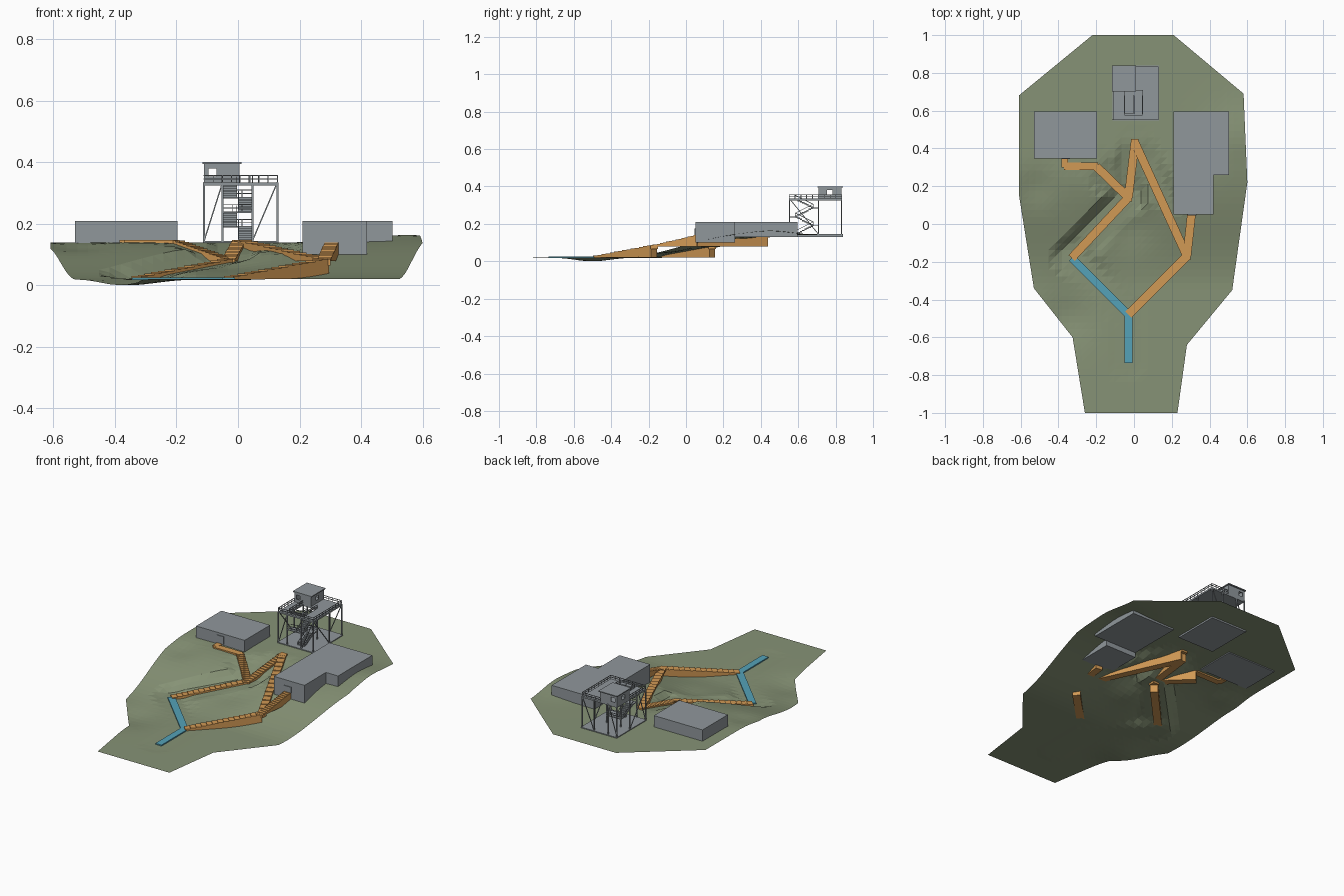
import bpy, bmesh, math
from mathutils import Vector, Matrix

old = bpy.data.objects.get("Cube")
if old:
    bpy.data.objects.remove(old, do_unlink=True)


def material(name, rgb):
    m = bpy.data.materials.new(name)
    m.use_nodes = True
    m.diffuse_color = (*rgb, 1)
    m.node_tree.nodes["Principled BSDF"].inputs["Base Color"].default_value = (*rgb, 1)
    return m


GRASS = material("moss green", (0.24, 0.29, 0.18))
WOOD = material("orange timber", (0.64, 0.32, 0.09))
WATER = material("water blue", (0.09, 0.36, 0.48))
GREY = material("concrete grey", (0.28, 0.31, 0.33))


def finish(bm, name, mat):
    bmesh.ops.recalc_face_normals(bm, faces=bm.faces)
    mesh = bpy.data.meshes.new(name)
    bm.to_mesh(mesh)
    bm.free()
    mesh.materials.append(mat)
    obj = bpy.data.objects.new(name, mesh)
    bpy.context.collection.objects.link(obj)
    return obj


def box(bm, x, y, z):
    """Add a box from three (low, high) ranges."""
    mid = [(a + b) / 2 for a, b in (x, y, z)]
    size = [b - a for a, b in (x, y, z)]
    bmesh.ops.create_cube(bm, size=1, matrix=Matrix.Translation(mid) @ Matrix.Diagonal((*size, 1)))


def bar(bm, p, q, t=0.004):
    """Add a square bar between two points."""
    p, q = Vector(p), Vector(q)
    turn = (q - p).to_track_quat('Z', 'Y').to_matrix().to_4x4()
    bmesh.ops.create_cube(bm, size=1, matrix=Matrix.Translation((p + q) / 2) @ turn
                          @ Matrix.Diagonal((t, t, (q - p).length, 1)))


def boxes(name, mat, *ranges):
    bm = bmesh.new()
    for r in ranges:
        box(bm, *r)
    return finish(bm, name, mat)


def flight(name, mat, start, end, bottom, steps=14, width=0.045):
    """Solid stepped ramp with a flat underside."""
    a, b = Vector(start), Vector(end)
    run = Vector((b.x - a.x, b.y - a.y, 0))
    side = Vector((-run.y, run.x, 0)).normalized() * width
    profile = [(0, bottom)]
    for i in range(steps):
        z = a.z + (b.z - a.z) * (i + 1) / steps
        profile += [(i / steps, z), ((i + 1) / steps, z)]
    profile.append((1, bottom))
    bm = bmesh.new()
    ring = [bm.verts.new(Vector((a.x, a.y, z)) + run * u - side / 2) for u, z in profile]
    face = bm.faces.new(ring)
    new = bmesh.ops.extrude_face_region(bm, geom=[face])["geom"]
    bmesh.ops.translate(bm, vec=side, verts=[v for v in new if isinstance(v, bmesh.types.BMVert)])
    return finish(bm, name, mat)


# Path nodes shared by the stairs, the water and the ground
MOUTH, POOL = (-0.03, -0.48, 0.026), (-0.33, -0.18, 0.026)
EAST, FORK = (0.28, -0.17, 0.085), (-0.03, 0.14, 0.085)
TOP, WEST, GATE = (0.005, 0.43, 0.147), (-0.2, 0.305, 0.146), (0.305, 0.06, 0.14)
INLET = (-0.03, -0.735, 0.026)
stairs = {
    "lower_east_stairs": (MOUTH, EAST), "lower_west_stairs": (POOL, FORK),
    "gate_stairs": (EAST, GATE), "upper_east_stairs": (EAST, TOP),
    "upper_middle_stairs": (FORK, TOP), "upper_west_stairs": (FORK, WEST),
}
channels = {"water_inlet": (INLET, MOUTH), "water_channel": (MOUTH, POOL)}


# Ground: an outline sliced into a grid and lifted by a height rule
def smooth(t):
    t = min(max(t, 0), 1)
    return t * t * (3 - 2 * t)


def bump(x, y, cx, cy, r):
    return math.exp(-((x - cx) ** 2 + (y - cy) ** 2) / (r * r))


def ground(x, y):
    h = 0.02 + 0.12 * smooth((y + 0.35) / 0.65)
    h += 0.024 * bump(x, y, 0.55, 0.45, 0.16) - 0.02 * bump(x, y, -0.36, -0.5, 0.13)
    h -= 0.025 * bump(x, y, -0.03, 0.0, 0.13) + 0.015 * bump(x, y, -0.52, 0.2, 0.1)
    for a, b in list(stairs.values()) + list(channels.values()):
        dx, dy = b[0] - a[0], b[1] - a[1]
        t = min(max(((x - a[0]) * dx + (y - a[1]) * dy) / (dx * dx + dy * dy), 0), 1)
        d = math.hypot(x - a[0] - t * dx, y - a[1] - t * dy)
        w = 1 - smooth((d - 0.055) / 0.055)
        bed = a[2] + t * (b[2] - a[2]) - 0.008
        h = min(h, h + (bed - h) * w)
    return max(h, 0)


outline = [(-0.22, 1), (0.21, 1), (0.58, 0.69), (0.6, 0.22), (0.52, -0.35), (0.28, -0.64),
           (0.23, -1), (-0.26, -1), (-0.325, -0.6), (-0.53, -0.34), (-0.61, 0.16), (-0.61, 0.68)]
bm = bmesh.new()
bm.faces.new([bm.verts.new((x, y, 0)) for x, y in outline])
CELL = 0.035
for axis, count in ((1, 28), (0, 17)):
    for i in range(-count, count + 1):
        point, normal = Vector((0, 0, 0)), Vector((0, 0, 0))
        point[axis], normal[axis] = i * CELL + 0.003, 1
        bmesh.ops.bisect_plane(bm, geom=bm.verts[:] + bm.edges[:] + bm.faces[:], dist=1e-5,
                               plane_co=point, plane_no=normal)
bmesh.ops.triangulate(bm, faces=bm.faces)
for v in bm.verts:
    v.co.z = ground(v.co.x, v.co.y)
finish(bm, "ground", GRASS)

# Timber stairs, landings and water
for name, (a, b) in stairs.items():
    flight(name, WOOD, a, b, a[2] - 0.006)
for name, (a, b) in channels.items():
    flight(name, WATER, a, b, 0.019, steps=1, width=0.042)
for name, (x, y, z) in (("east_landing", EAST), ("fork_landing", FORK), ("top_landing", TOP)):
    boxes(name, WOOD, ((x - 0.02, x + 0.02), (y - 0.02, y + 0.02), (z - 0.02, z + 0.001)))
boxes("west_walkway", WOOD, ((-0.37, -0.19), (0.285, 0.325), (0.13, 0.147)),
      ((-0.385, -0.35), (0.3, 0.347), (0.13, 0.148)))

# Buildings with door plates
boxes("west_building", GREY, ((-0.53, -0.197), (0.347, 0.595), (0.134, 0.21)))
boxes("west_door", GREY, ((-0.385, -0.34), (0.343, 0.348), (0.145, 0.195)))
boxes("east_building", GREY, ((0.21, 0.503), (0.26, 0.595), (0.13, 0.21)))
boxes("east_wing", GREY, ((0.21, 0.42), (0.05, 0.262), (0.1, 0.21)))
boxes("east_door", GREY, ((0.283, 0.33), (0.046, 0.051), (0.14, 0.175)))

# Tower base and deck around the stairwell
X0, X1, XM, Y0, YM, Y1 = -0.11, 0.128, 0.005, 0.553, 0.708, 0.832
BASE, DECK, RAIL = 0.145, 0.335, 0.357
boxes("tower_base", GREY, ((X0 - 0.004, X1 + 0.004), (Y0 - 0.004, Y1 + 0.008), (0.13, BASE)))
boxes("tower_deck", GREY, ((X0, X1), (YM, Y1), (DECK - 0.01, DECK)),
      ((X0, -0.052), (Y0, YM), (DECK - 0.01, DECK)),
      ((0.047, X1), (Y0, YM), (DECK - 0.01, DECK)),
      ((-0.052, 0.047), (Y0, Y0 + 0.025), (DECK - 0.01, DECK)))

# Tower columns and braces
bm = bmesh.new()
for x in (X0, -0.05, 0.047, X1):
    for y in (Y0, YM, Y1):
        bar(bm, (x, y, BASE), (x, y, DECK), 0.006)
finish(bm, "tower_columns", GREY)
bm = bmesh.new()
for y in (Y0, Y1):
    bar(bm, (X0, y, BASE), (-0.05, y, DECK))
    bar(bm, (0.047, y, BASE), (X1, y, DECK))
for x in (X0, X1):
    bar(bm, (x, Y0, DECK), (x, YM, BASE))
finish(bm, "tower_braces", GREY)


# Railings
def railing(bm, p, q, z=DECK, h=RAIL - DECK):
    p, q = Vector((*p, z)), Vector((*q, z))
    up = Vector((0, 0, h))
    n = max(1, round((q - p).length / 0.03))
    for i in range(n + 1):
        foot = p.lerp(q, i / n)
        bar(bm, foot, foot + up, 0.0025)
    for k in (0.5, 1):
        bar(bm, p + up * k, q + up * k, 0.003)


bm = bmesh.new()
for p, q in (((X0, Y0), (X1, Y0)), ((X1, Y0), (X1, Y1)), ((XM, Y1), (X1, Y1)), ((X0, Y0), (X0, YM)),
             ((-0.052, Y0 + 0.025), (-0.052, YM)), ((0.047, Y0 + 0.025), (0.047, YM))):
    railing(bm, p, q)
finish(bm, "deck_railings", GREY)

# Zigzag tower stairs: odd flights climb to the back, even ones to the front
bm = bmesh.new()
RISE = (DECK - BASE) / 4
NEAR, FAR = 0.585, 0.68
for f in range(4):
    z0 = BASE + f * RISE
    x = (0.001, 0.045) if f % 2 == 0 else (-0.05, -0.004)
    ya, yb = (NEAR, FAR) if f % 2 == 0 else (FAR, NEAR)
    for i in range(8):
        u = sorted((ya + (yb - ya) * i / 8, ya + (yb - ya) * (i + 1) / 8))
        top = z0 + RISE * (i + 1) / 8
        box(bm, x, u, (top - 0.008, top))
    for side in x:
        bar(bm, (side, ya, z0 + 0.018), (side, yb, z0 + RISE + 0.018), 0.003)
        bar(bm, (side, ya, z0), (side, ya, z0 + 0.018), 0.003)
    if f < 3:
        end = (FAR, YM) if f % 2 == 0 else (Y0, NEAR)
        box(bm, (-0.05, 0.045), end, (z0 + RISE - 0.005, z0 + RISE))
        edge = YM if f % 2 == 0 else Y0
        railing(bm, (-0.05, edge), (0.045, edge), z0 + RISE)
finish(bm, "tower_stairs", GREY)

# Lookout cabin: four walls with a window opening in each, under a flat roof
EAVE, SILL, HEAD = 0.395, 0.354, 0.38
bm = bmesh.new()
for along_x, lo, hi, wa, wb, faces in ((True, X0, XM, -0.096, -0.07, (YM, Y1 - 0.004)),
                                       (False, YM, Y1, 0.755, 0.782, (X0, XM - 0.004))):
    for f in faces:
        for span, z in (((lo, wa), (DECK, EAVE)), ((wb, hi), (DECK, EAVE)),
                        ((wa, wb), (DECK, SILL)), ((wa, wb), (HEAD, EAVE))):
            wall = (f, f + 0.004)
            box(bm, span if along_x else wall, wall if along_x else span, z)
finish(bm, "cabin_walls", GREY)
boxes("cabin_roof", GREY, ((X0 - 0.006, XM + 0.006), (YM - 0.006, Y1 + 0.008), (EAVE, 0.401)))
